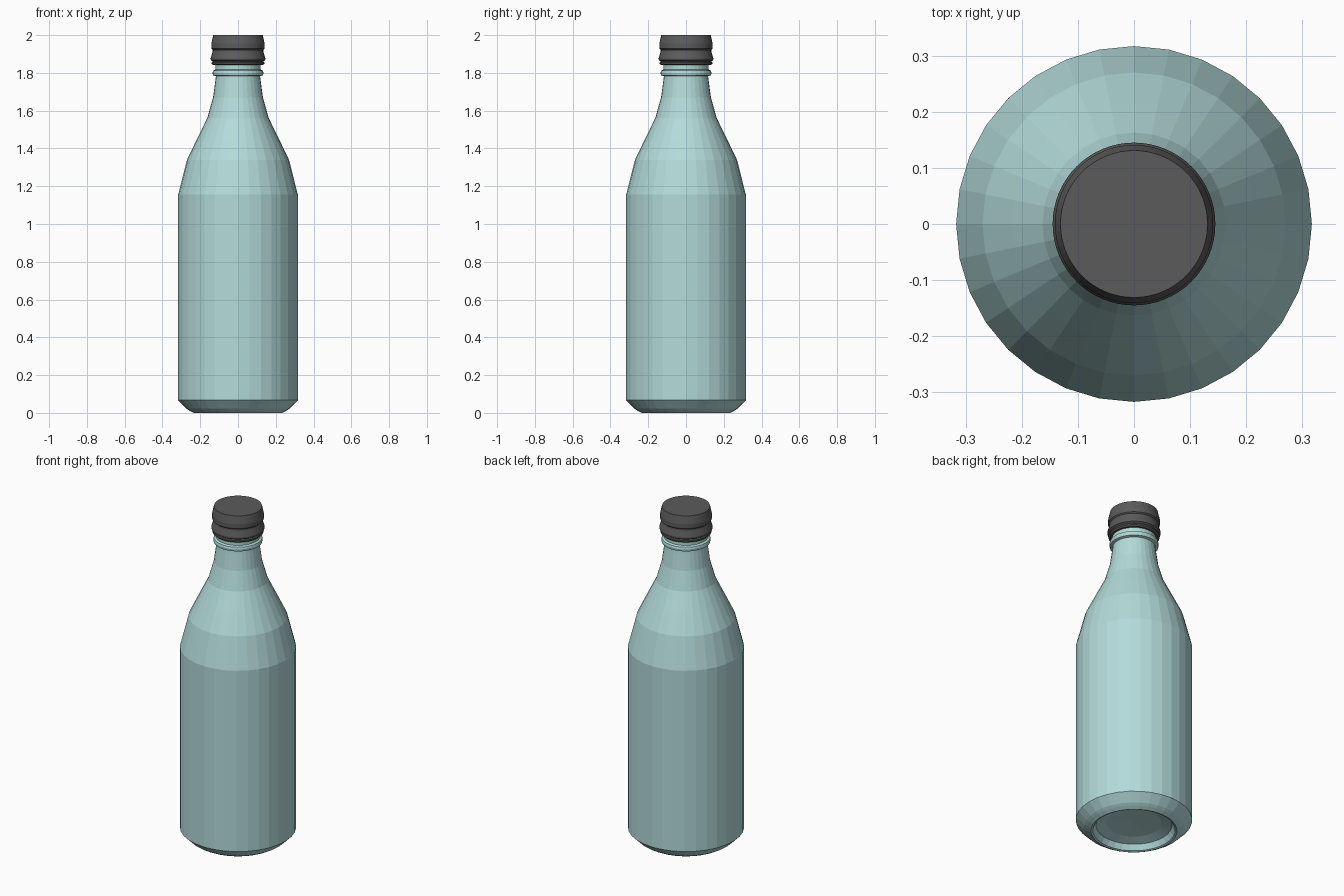
import bpy, bmesh, math

if "Cube" in bpy.data.objects:
    bpy.data.objects.remove(bpy.data.objects["Cube"])


def material(name, rgb):
    m = bpy.data.materials.new(name)
    m.diffuse_color = (*rgb, 1.0)
    m.use_nodes = True
    m.node_tree.nodes["Principled BSDF"].inputs["Base Color"].default_value = m.diffuse_color
    return m


def lathe(name, profile, sides, mat):
    """Revolve (radius, height) points around z; radius 0 closes an end."""
    bm = bmesh.new()
    rings = []
    for r, z in profile:
        if r == 0:
            rings.append([bm.verts.new((0, 0, z))])
        else:
            rings.append([bm.verts.new((r * math.cos(2 * math.pi * i / sides),
                                        r * math.sin(2 * math.pi * i / sides), z))
                          for i in range(sides)])
    for a, b in zip(rings, rings[1:]):
        for i in range(sides):
            j = (i + 1) % sides
            if len(a) == 1:
                bm.faces.new((a[0], b[j], b[i]))
            elif len(b) == 1:
                bm.faces.new((a[i], a[j], b[0]))
            else:
                bm.faces.new((a[i], a[j], b[j], b[i]))
    bmesh.ops.recalc_face_normals(bm, faces=bm.faces)
    mesh = bpy.data.meshes.new(name)
    bm.to_mesh(mesh)
    bm.free()
    mesh.materials.append(mat)
    obj = bpy.data.objects.new(name, mesh)
    bpy.context.collection.objects.link(obj)
    return obj


glass = material("pale teal", (0.45, 0.71, 0.70))
dark = material("dark grey", (0.105, 0.105, 0.105))

# Bottle: recessed base, straight body, sloping shoulder, neck with collar
lathe("bottle", [
    (0, 0.055), (0.15, 0.05), (0.207, 0.035), (0.225, 0.004), (0.235, 0.0),
    (0.257, 0.012), (0.272, 0.022), (0.317, 0.067), (0.317, 1.155),
    (0.270, 1.34), (0.217, 1.45), (0.163, 1.56), (0.132, 1.67), (0.119, 1.765),
    (0.117, 1.783), (0.132, 1.787), (0.135, 1.80), (0.132, 1.812),
    (0.120, 1.817), (0.120, 1.86), (0, 1.86),
], 32, glass)

# Cap: tamper ring, grooved skirt, bevelled top
lathe("cap", [
    (0, 1.841), (0.131, 1.841), (0.139, 1.848), (0.139, 1.856), (0.133, 1.860),
    (0.144, 1.867), (0.145, 1.877), (0.134, 1.912), (0.134, 1.922),
    (0.141, 1.928), (0.141, 1.955), (0.131, 2.0), (0, 2.0),
], 64, dark)
